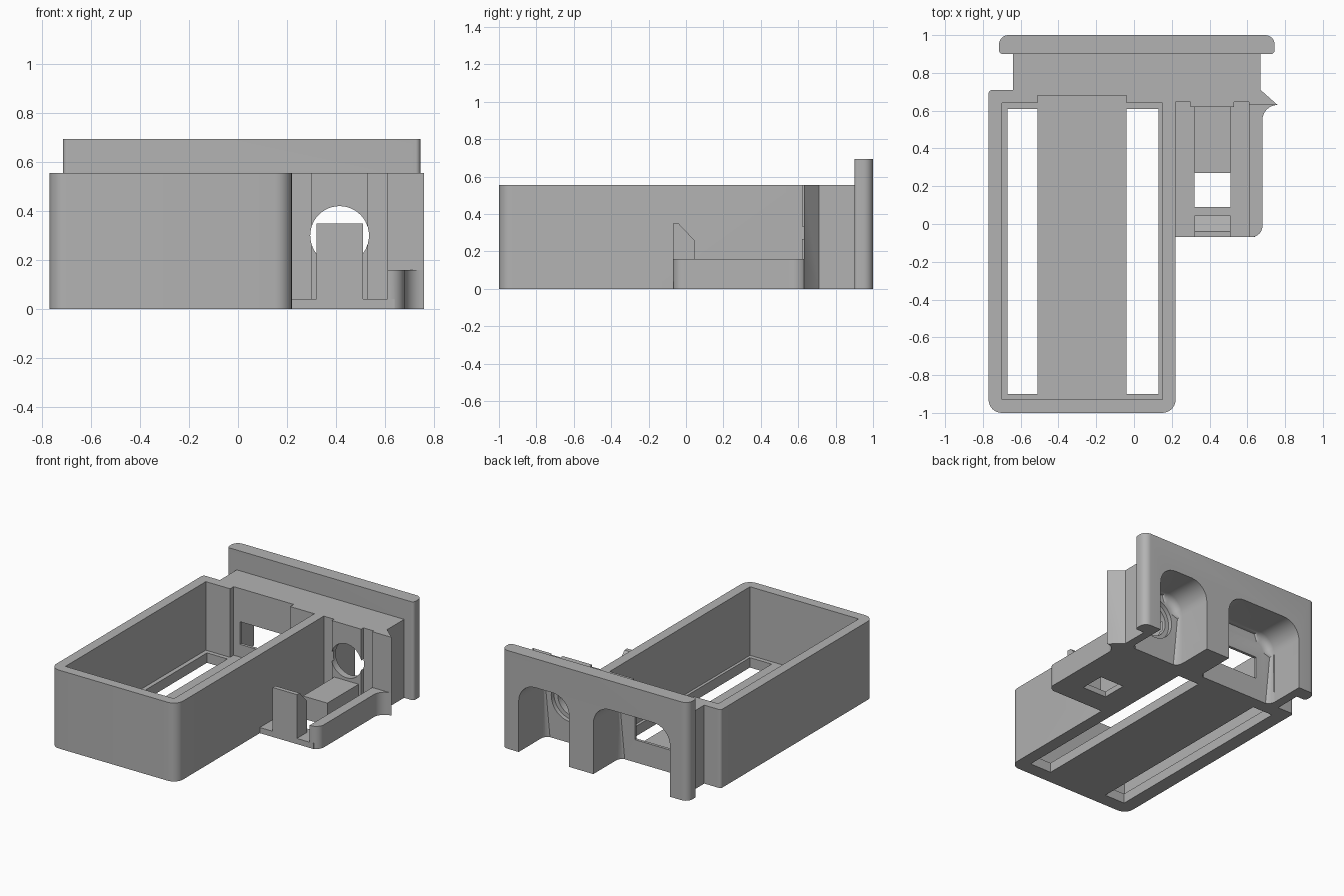
import bpy, bmesh, math
from mathutils import Vector

if "Cube" in bpy.data.objects:
    bpy.data.objects.remove(bpy.data.objects["Cube"])

grey = bpy.data.materials.new("plain grey")
grey.use_nodes = True
grey.diffuse_color = (0.45, 0.45, 0.45, 1)
grey.node_tree.nodes["Principled BSDF"].inputs["Base Color"].default_value = (0.45, 0.45, 0.45, 1)


def rounded(points, steps=8):
    """Outline from (u, v, radius) corners, each corner turned into an arc."""
    out = []
    for i, (u, v, *r) in enumerate(points):
        p = Vector((u, v))
        if not r:
            out.append(p)
            continue
        a = (Vector(points[i - 1][:2]) - p).normalized()
        b = (Vector(points[(i + 1) % len(points)][:2]) - p).normalized()
        centre = p + (a + b) * r[0]
        for k in range(steps + 1):
            t = k / steps * math.pi / 2
            out.append(centre - b * r[0] * math.cos(t) - a * r[0] * math.sin(t))
    return out


def prism(name, outline, lo, hi, axis="z", end_round=0):
    """Extrude an outline along an axis, optionally rounding the low end."""
    place = {"z": lambda u, v, w: (u, v, w),
             "y": lambda u, v, w: (u, w, v),
             "x": lambda u, v, w: (w, u, v)}[axis]
    bm = bmesh.new()
    low = bm.faces.new([bm.verts.new(place(u, v, lo)) for u, v in outline])
    high = bm.verts
    n = len(outline)
    base = list(low.verts)
    top = [high.new(place(u, v, hi)) for u, v in outline]
    bm.faces.new(top[::-1])
    for i in range(n):
        bm.faces.new([base[i], top[i], top[(i + 1) % n], base[(i + 1) % n]])
    if end_round:
        bmesh.ops.bevel(bm, geom=list(low.edges), offset=end_round, segments=4,
                        profile=0.5, affect="EDGES", clamp_overlap=False)
    bmesh.ops.recalc_face_normals(bm, faces=bm.faces)
    mesh = bpy.data.meshes.new(name)
    bm.to_mesh(mesh)
    bm.free()
    mesh.materials.append(grey)
    obj = bpy.data.objects.new(name, mesh)
    bpy.context.collection.objects.link(obj)
    return obj


def rect(u0, u1, v0, v1):
    return [(u0, v0), (u1, v0), (u1, v1), (u0, v1)]


def circle(u, v, r, n=48):
    return [(u + r * math.cos(2 * math.pi * i / n), v + r * math.sin(2 * math.pi * i / n))
            for i in range(n)]


def combine(body, other, operation):
    mod = body.modifiers.new(operation, "BOOLEAN")
    mod.operation, mod.object, mod.solver = operation, other, "EXACT"
    bpy.ops.object.select_all(action="DESELECT")
    bpy.context.view_layer.objects.active = body
    body.select_set(True)
    bpy.ops.object.modifier_apply(modifier=mod.name)
    bpy.data.objects.remove(other)


TOP = 0.555

# Main tray
body = prism("tray_housing", rounded([(-0.77, -1, 0.07), (0.22, -1, 0.07), (0.22, 0.71),
                                      (-0.77, 0.71, 0.02)]), 0, TOP)

# Neck behind the tray and bay, with the raised hole panel and side spike
neck = [(-0.64, 0.70), (0.18, 0.70), (0.18, 0.645), (0.30, 0.645), (0.30, 0.62), (0.53, 0.62),
        (0.53, 0.645), (0.61, 0.645), (0.61, 0.63), (0.76, 0.63), (0.67, 0.71), (0.67, 0.92),
        (-0.64, 0.92)]

# Tall back plate
plate = rounded([(-0.715, 0.9, 0.02), (0.745, 0.9, 0.02), (0.745, 1, 0.05), (-0.715, 1, 0.05)])

# Low side rail with a flared end
flare = [(0.76 - 0.08 * math.cos(t), 0.55 + 0.08 * math.sin(t))
         for t in (i * math.pi / 16 for i in range(9))]
rail = rounded([(0.61, -0.07), (0.68, -0.07, 0.06)] + flare[:1])[:-1] + flare
rail += [(0.76, 0.632), (0.70, 0.66), (0.61, 0.66)]

# Sloped latch post
latch = [(-0.07, 0.01), (0.045, 0.01), (0.045, 0.26), (-0.04, 0.35), (-0.07, 0.35)]

for part in (
    prism("neck", neck, 0, TOP),
    prism("back_plate", plate, 0, 0.695),
    prism("bay_floor", rect(0.2, 0.64, -0.07, 0.66), 0, 0.04),
    prism("side_rail", rail, 0, 0.16),
    prism("latch", latch, 0.32, 0.51, "x"),
    prism("bay_block", rect(0.32, 0.51, 0.27, 0.66), 0.01, 0.16),
):
    combine(body, part, "UNION")

# Tray cavity with a shallow recess in its back wall
cavity = [(-0.70, -0.93), (0.15, -0.93), (0.15, 0.64), (-0.04, 0.64), (-0.04, 0.68),
          (-0.51, 0.68), (-0.51, 0.64), (-0.70, 0.64)]
cutters = [prism("cavity", cavity, 0.07, 1)]

# Floor slots and bay opening
for x0, x1, y0, y1 in ((-0.67, -0.51, -0.90, 0.61), (-0.04, 0.13, -0.90, 0.61),
                       (0.32, 0.51, 0.09, 0.27)):
    cutters.append(prism("floor_opening", rect(x0, x1, y0, y1), -0.1, 0.3))

# Arched rear pockets
for x0, x1 in ((-0.575, 0.025), (0.215, 0.61)):
    arch = rounded([(x0, -0.2), (x1, -0.2), (x1, 0.49, 0.13), (x0, 0.49, 0.13)])
    cutters.append(prism("rear_pocket", arch, 0.70, 1.2, "y", 0.05))

# Connector window and round port with a counterbore
cutters.append(prism("window", rect(-0.46, -0.09, 0.16, 0.32), 0.6, 0.8, "y"))
cutters.append(prism("port", circle(0.415, 0.30, 0.12), 0.5, 0.8, "y"))
cutters.append(prism("counterbore", circle(0.415, 0.30, 0.15), 0.67, 0.8, "y"))

for cutter in cutters:
    cutter.hide_render = True
    combine(body, cutter, "DIFFERENCE")

bpy.ops.object.select_all(action="DESELECT")
body.select_set(True)
bpy.context.view_layer.objects.active = body
bpy.ops.object.shade_smooth_by_angle(angle=math.radians(30))
